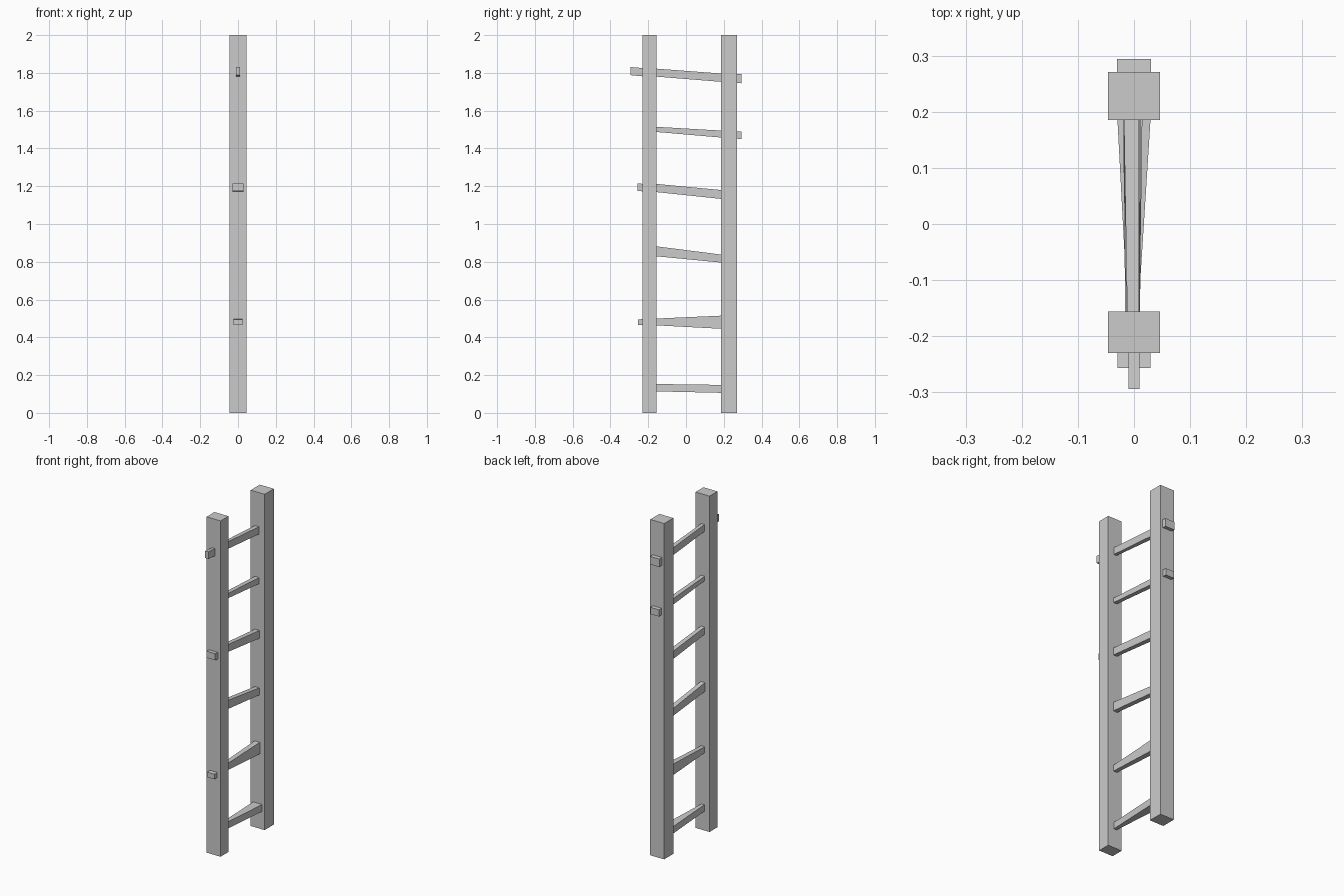
import bpy, bmesh

if "Cube" in bpy.data.objects:
    bpy.data.objects.remove(bpy.data.objects["Cube"])


def loft(name, near, far):
    """Tapered box between two sections given as (y, x0, x1, z0, z1)."""
    bm = bmesh.new()
    rings = []
    for y, x0, x1, z0, z1 in (near, far):
        corners = ((x0, z0), (x1, z0), (x1, z1), (x0, z1))
        rings.append([bm.verts.new((x, y, z)) for x, z in corners])
    a, b = rings
    bm.faces.new(a)
    bm.faces.new(b[::-1])
    for i in range(4):
        j = (i + 1) % 4
        bm.faces.new((a[j], a[i], b[i], b[j]))
    bmesh.ops.recalc_face_normals(bm, faces=bm.faces)
    mesh = bpy.data.meshes.new(name)
    bm.to_mesh(mesh)
    bm.free()
    obj = bpy.data.objects.new(name, mesh)
    bpy.context.collection.objects.link(obj)
    return obj


FRONT_OUT, FRONT_IN = -0.23, -0.156
BACK_IN, BACK_OUT = 0.185, 0.271

# Upright rails
rail = (-0.046, 0.046, 0, 2)
loft("front_rail", (FRONT_OUT, *rail), (FRONT_IN, *rail))
loft("back_rail", (BACK_IN, *rail), (BACK_OUT, *rail))

# Hand-cut rungs: front section, back section as (x0, x1, z0, z1)
rungs = [
    ((-0.011, 0.007, 0.114, 0.153), (-0.030, 0.030, 0.106, 0.148)),
    ((-0.014, 0.010, 0.464, 0.499), (-0.020, 0.015, 0.445, 0.515)),
    ((-0.016, 0.011, 0.830, 0.883), (-0.018, 0.012, 0.795, 0.837)),
    ((-0.014, 0.010, 1.170, 1.213), (-0.018, 0.012, 1.132, 1.179)),
    ((-0.014, 0.010, 1.488, 1.515), (-0.018, 0.010, 1.457, 1.494)),
    ((-0.012, 0.008, 1.781, 1.823), (-0.018, 0.009, 1.752, 1.796)),
]
for i, (front, back) in enumerate(rungs, 1):
    loft(f"rung_{i}", (FRONT_IN - 0.01, *front), (BACK_IN + 0.01, *back))

# Tenon ends poking through the rails: (outer y, half width, outer z, inner z)
tenons = [
    (-0.255, 0.024, (0.465, 0.495), (0.465, 0.497)),
    (-0.257, 0.029, (1.176, 1.215), (1.170, 1.211)),
    (-0.294, 0.010, (1.788, 1.831), (1.780, 1.824)),
    (0.294, 0.028, (1.450, 1.490), (1.453, 1.492)),
    (0.294, 0.030, (1.745, 1.793), (1.748, 1.795)),
]
for i, (y, w, z_out, z_in) in enumerate(tenons, 1):
    inner = -0.21 if y < 0 else 0.25
    loft(f"tenon_{i}", (y, -w, w, *z_out), (inner, -w, w, *z_in))
